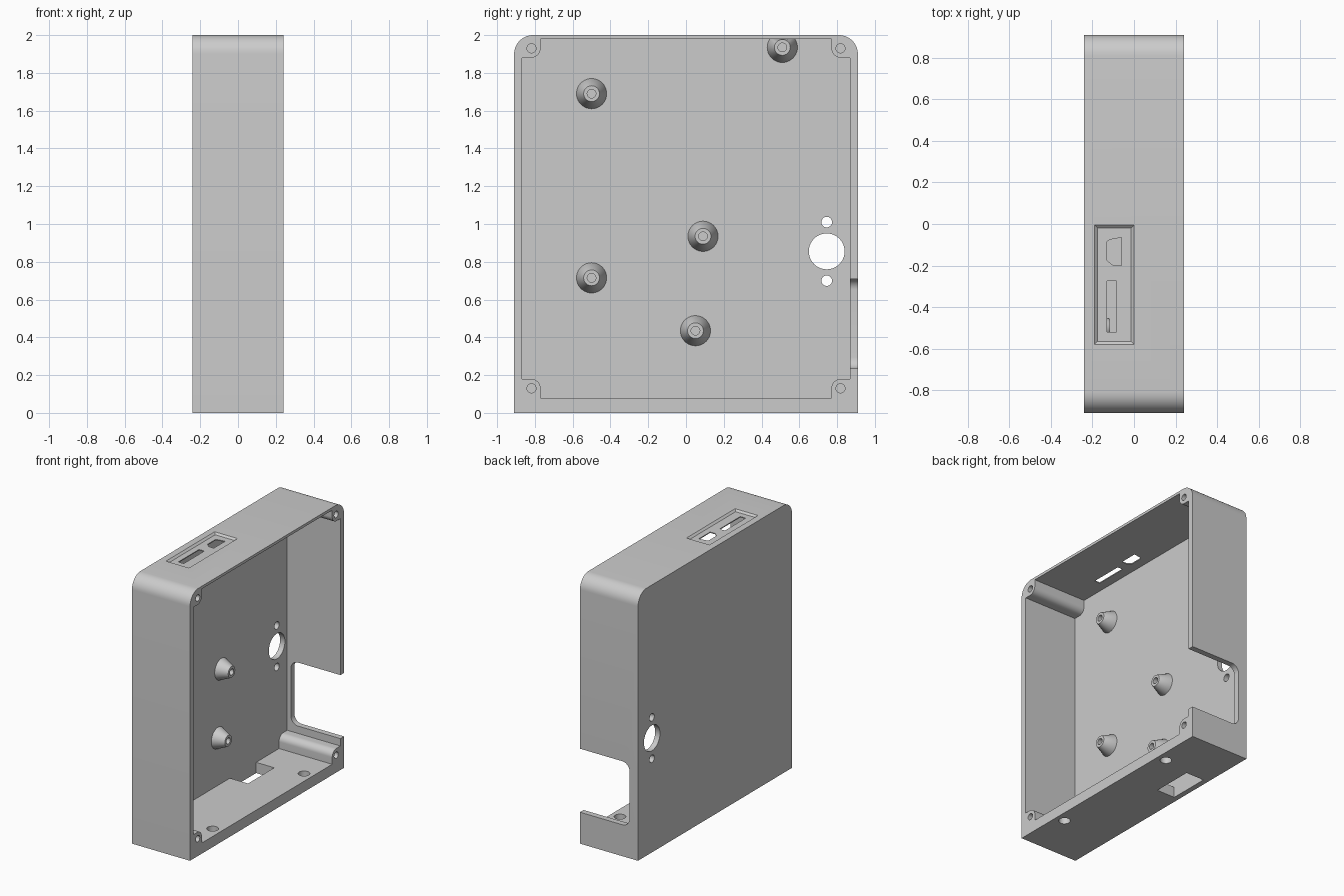
import bpy, bmesh
from math import sin, cos, radians

if "Cube" in bpy.data.objects:
    bpy.data.objects.remove(bpy.data.objects["Cube"])

grey = bpy.data.materials.new("plain grey")
grey.use_nodes = True
COLOUR = (0.6, 0.6, 0.6, 1)
grey.diffuse_color = COLOUR
grey.node_tree.nodes["Principled BSDF"].inputs["Base Color"].default_value = COLOUR


def arc(cu, cv, r, start, end, steps=10):
    angles = [radians(start + (end - start) * i / steps) for i in range(steps + 1)]
    return [(cu + r * cos(a), cv + r * sin(a)) for a in angles]


def circle(cu, cv, r, steps=40):
    return arc(cu, cv, r, 0, 360, steps)[:-1]


def rect(u0, v0, u1, v1):
    return [(u0, v0), (u1, v0), (u1, v1), (u0, v1)]


PLACE = {"x": lambda u, v, w: (w, u, v),
         "y": lambda u, v, w: (u, w, v),
         "z": lambda u, v, w: (u, v, w)}


def loft(name, axis, sections):
    """Closed solid through matching outlines, each given as (position, points)."""
    bm = bmesh.new()
    rings = [[bm.verts.new(PLACE[axis](u, v, w)) for u, v in pts] for w, pts in sections]
    for a, b in zip(rings, rings[1:]):
        for i in range(len(a)):
            j = (i + 1) % len(a)
            bm.faces.new((a[i], a[j], b[j], b[i]))
    bm.faces.new(rings[0])
    bm.faces.new(rings[-1])
    bmesh.ops.recalc_face_normals(bm, faces=bm.faces)
    mesh = bpy.data.meshes.new(name)
    bm.to_mesh(mesh)
    bm.free()
    mesh.materials.append(grey)
    obj = bpy.data.objects.new(name, mesh)
    bpy.context.collection.objects.link(obj)
    return obj


def activate(obj):
    bpy.ops.object.select_all(action="DESELECT")
    obj.select_set(True)
    bpy.context.view_layer.objects.active = obj


def cut(target, axis, *sections):
    cutter = loft("cutter", axis, sections)
    cutter.hide_render = True
    activate(target)
    mod = target.modifiers.new("cut", "BOOLEAN")
    mod.operation, mod.solver, mod.object = "DIFFERENCE", "EXACT", cutter
    bpy.ops.object.modifier_apply(modifier=mod.name)
    bpy.data.objects.remove(cutter)


def drill(target, axis, pts, lo, hi):
    cut(target, axis, (lo, pts), (hi, pts))


def smooth(obj):
    activate(obj)
    bpy.ops.object.shade_smooth_by_angle(angle=radians(30))


BACK, FRONT, PLATE = -0.24, 0.24, -0.20
Y, TOP = 0.91, 2.0

# Outer case, with rounded top corners
outline = ([(-Y, 0), (Y, 0)] + arc(Y - 0.1, TOP - 0.1, 0.1, 0, 90)
           + arc(0.1 - Y, TOP - 0.1, 0.1, 90, 180))
case = loft("case", "x", [(BACK, outline), (FRONT, outline)])

# Cavity, leaving a rounded screw post in each corner
half = ([(0.77, 0.08)] + arc(0.82, 0.13, 0.05, 180, 90) + [(0.867, 0.18), (0.867, 1.88)]
        + arc(0.82, 1.93, 0.05, 270, 180) + [(0.77, 1.98)])
drill(case, "x", half + [(-u, v) for u, v in reversed(half)], PLATE, 0.3)
for y in (-0.818, 0.818):
    for z in (0.13, 1.93):
        drill(case, "x", circle(y, z, 0.024, 24), -0.05, 0.3)

# Round openings in the plate
for z, r in ((0.855, 0.095), (0.70, 0.028), (1.01, 0.028)):
    drill(case, "x", circle(0.745, z, r), -0.3, -0.1)

# Side notch, open towards the rim
notch = ([(0.3, 0.235), (0.3, 0.71)] + arc(-0.11, 0.65, 0.06, 90, 180)
         + arc(-0.11, 0.295, 0.06, 180, 270))
drill(case, "y", notch, 0.84, 1.0)

# Floor holes and slot
for y in (-0.54, 0.54):
    drill(case, "z", circle(0.168, y, 0.04), -0.1, 0.12)
drill(case, "z", rect(PLATE, 0.19, -0.05, 0.5), -0.1, 0.1)

# Bevelled recess in the top, with two port openings
cut(case, "z", (1.987, rect(-0.175, -0.565, -0.015, -0.02)),
    (2.0, rect(-0.19, -0.58, 0, -0.005)), (2.05, rect(-0.19, -0.58, 0, -0.005)))
drill(case, "z", rect(-0.13, -0.52, -0.085, -0.275), 1.9, 2.1)
port = [(-0.06, -0.065), (-0.06, -0.2), (-0.1, -0.2), (-0.13, -0.175),
        (-0.13, -0.085), (-0.115, -0.075)]
drill(case, "z", port, 1.9, 2.1)
smooth(case)

# Conical standoffs with blind screw holes
spots = [(-0.5, 1.69), (-0.5, 0.715), (0.09, 0.935), (0.05, 0.435), (0.51, 1.935)]
for n, (y, z) in enumerate(spots, 1):
    rings = [(-0.205, 0.08), (PLATE, 0.08), (-0.115, 0.042), (-0.115, 0.023), (-0.18, 0.023)]
    post = loft(f"standoff_{n}", "x", [(x, circle(y, z, r)) for x, r in rings])
    for v in post.data.vertices:
        v.co.z = min(v.co.z, 1.985)
    smooth(post)
